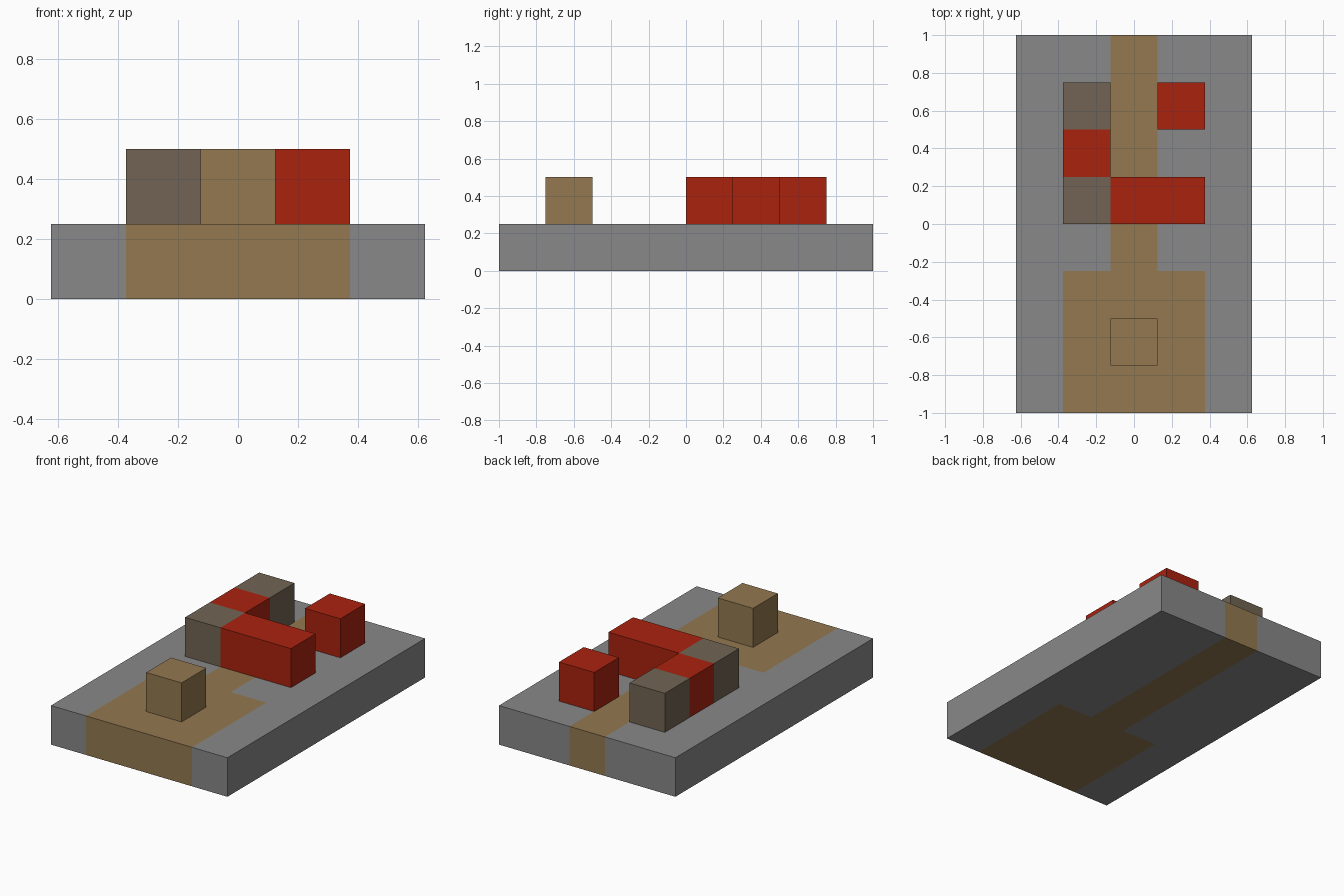
import bpy
import bmesh
from mathutils import Vector

if "Cube" in bpy.data.objects:
    bpy.data.objects.remove(bpy.data.objects["Cube"], do_unlink=True)

CELL = 0.25  # edge of one square tile


def material(name, rgb):
    linear = [((c / 255 + 0.055) / 1.055) ** 2.4 for c in rgb]
    mat = bpy.data.materials.new(name)
    mat.use_nodes = True
    mat.diffuse_color = (*linear, 1)
    mat.node_tree.nodes["Principled BSDF"].inputs["Base Color"].default_value = (*linear, 1)
    return mat


MATERIALS = {
    "G": material("stone_grey", (136, 136, 136)),
    "T": material("sandy_tan", (147, 121, 80)),
    "D": material("dull_brown", (113, 100, 83)),
    "R": material("brick_red", (170, 34, 15)),
}
KEYS = list(MATERIALS)
SIDES = [(1, 0), (0, 1), (-1, 0), (0, -1)]


def tiled_solid(name, rows, left, back, bottom):
    """One closed solid from a tile plan; rows run back to front, letters pick colours."""
    cells = {(i, -j): key for j, row in enumerate(rows)
             for i, key in enumerate(row) if key != "."}
    bm = bmesh.new()

    def face(points, key):
        quad = bm.faces.new([bm.verts.new(p) for p in points])
        quad.material_index = KEYS.index(key)

    up = Vector((0, 0, CELL))
    for (i, j), key in cells.items():
        centre = Vector((left + (i + 0.5) * CELL, back + (j - 0.5) * CELL, bottom))
        # Corners run anticlockwise, starting where the right side begins
        base = [centre + Vector((x, y, 0)) * CELL / 2
                for x, y in [(1, -1), (1, 1), (-1, 1), (-1, -1)]]
        face(base[::-1], key)
        face([p + up for p in base], key)
        # Walls only where no neighbouring tile touches
        for k, (di, dj) in enumerate(SIDES):
            if (i + di, j + dj) not in cells:
                a, b = base[k], base[(k + 1) % 4]
                face([a, b, b + up, a + up], key)

    bmesh.ops.remove_doubles(bm, verts=bm.verts[:], dist=CELL / 100)
    mesh = bpy.data.meshes.new(name)
    bm.to_mesh(mesh)
    bm.free()
    for mat in MATERIALS.values():
        mesh.materials.append(mat)
    obj = bpy.data.objects.new(name, mesh)
    bpy.context.collection.objects.link(obj)
    return obj


# Ground slab with the narrow path widening into a forecourt
tiled_solid("ground_slab", ["GGTGG"] * 5 + ["GTTTG"] * 3, -0.625, 1, 0)

# L-shaped wall across the path, and the loose blocks
tiled_solid("corner_wall", ["D..", "R..", "DRR"], -0.375, 0.75, CELL)
tiled_solid("red_block", ["R"], 0.125, 0.75, CELL)
tiled_solid("tan_block", ["T"], -0.125, -0.5, CELL)
